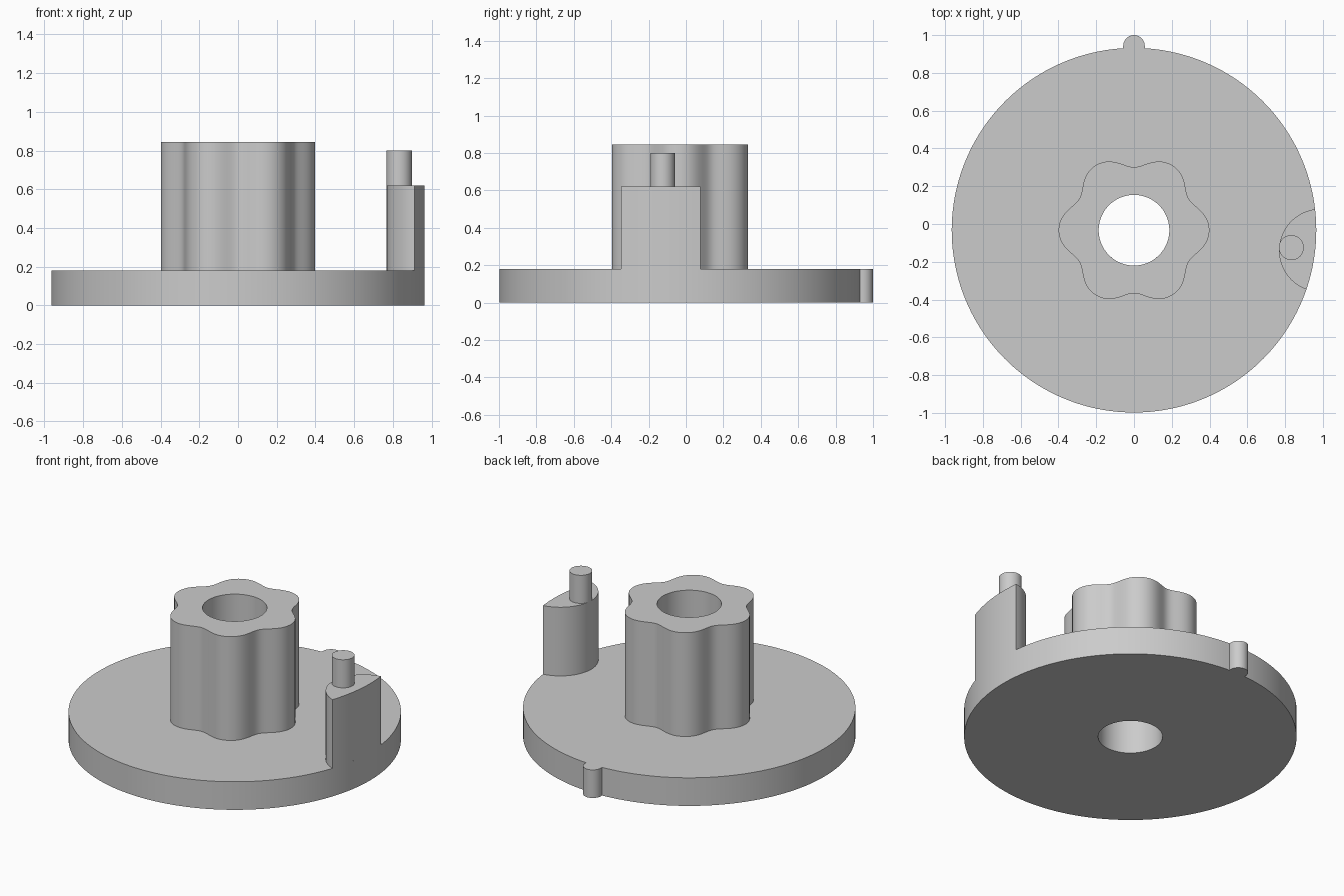
import bpy
import bmesh
from math import sin, cos, asin, acos, atan2, pi, hypot

cube = bpy.data.objects.get("Cube")
if cube:
    bpy.data.objects.remove(cube)

CY = -0.033                      # disc axis
DISC_R, DISC_H = 0.965, 0.18
BORE_R = 0.187

grey = bpy.data.materials.new("plain grey")
grey.use_nodes = True
grey.diffuse_color = (0.6, 0.6, 0.6, 1)
grey.node_tree.nodes["Principled BSDF"].inputs["Base Color"].default_value = (0.6, 0.6, 0.6, 1)


def arc(cx, cy, r, a0, a1, n):
    """n + 1 points along an arc, both ends included."""
    return [(cx + r * cos(a0 + (a1 - a0) * i / n),
             cy + r * sin(a0 + (a1 - a0) * i / n)) for i in range(n + 1)]


def prism(name, outline, z0, z1, bore=None, bottom=False):
    """Extrude a counter-clockwise outline, optionally with a round bore on the disc axis."""
    bm = bmesh.new()
    n = len(outline)

    def ring(points, z):
        return [bm.verts.new((x, y, z)) for x, y in points]

    def strip(a, b):
        for i in range(n):
            j = (i + 1) % n
            bm.faces.new((a[i], a[j], b[j], b[i]))

    low, high = ring(outline, z0), ring(outline, z1)
    strip(low, high)
    if bore:
        inner = []
        for x, y in outline:
            a = atan2(y - CY, x)
            inner.append((bore * cos(a), CY + bore * sin(a)))
        in_low, in_high = ring(inner, z0), ring(inner, z1)
        strip(high, in_high)
        strip(in_high, in_low)
        if bottom:
            strip(in_low, low)
    else:
        bm.faces.new(high)
        if bottom:
            bm.faces.new(low[::-1])
    mesh = bpy.data.meshes.new(name)
    bm.to_mesh(mesh)
    bm.free()
    mesh.materials.append(grey)
    obj = bpy.data.objects.new(name, mesh)
    bpy.context.collection.objects.link(obj)
    bpy.ops.object.select_all(action="DESELECT")
    obj.select_set(True)
    bpy.context.view_layer.objects.active = obj
    bpy.ops.object.shade_smooth_by_angle(angle=pi / 6)
    return obj


# Base disc with a rounded locating nub at the back
nub_r = 0.057
half = asin(nub_r / DISC_R)
disc = arc(0, CY, DISC_R, pi / 2 + half, pi * 2.5 - half, 180)
nub = arc(0, 1 - nub_r, nub_r, 0, pi, 24)
prism("base_disc", disc + nub, 0, DISC_H, BORE_R, bottom=True)

# Six-lobed hub with a through bore
lobes = []
for i in range(180):
    a = 2 * pi * i / 180
    r = 0.3695 + 0.0325 * cos(6 * a) - 0.003 * cos(12 * a)
    lobes.append((r * cos(a), CY + r * sin(a)))
prism("lobed_hub", lobes, DISC_H, 0.845, BORE_R)

# Lens-shaped post: a circle clipped by the disc rim
px, py, pr = 0.988, -0.14, 0.22
d = hypot(px, py - CY)
toward = atan2(py - CY, px)
rim = acos((d * d + DISC_R ** 2 - pr ** 2) / (2 * d * DISC_R))
side = acos((d * d + pr ** 2 - DISC_R ** 2) / (2 * d * pr))
outer = arc(0, CY, DISC_R, toward - rim, toward + rim, 16)
inner = arc(px, py, pr, toward + pi - side, toward + pi + side, 40)
prism("rim_post", outer + inner[1:-1], DISC_H, 0.62)

# Small round peg on the post
prism("post_peg", arc(0.833, -0.125, 0.066, 0, 2 * pi, 48)[:-1], 0.62, 0.80)
